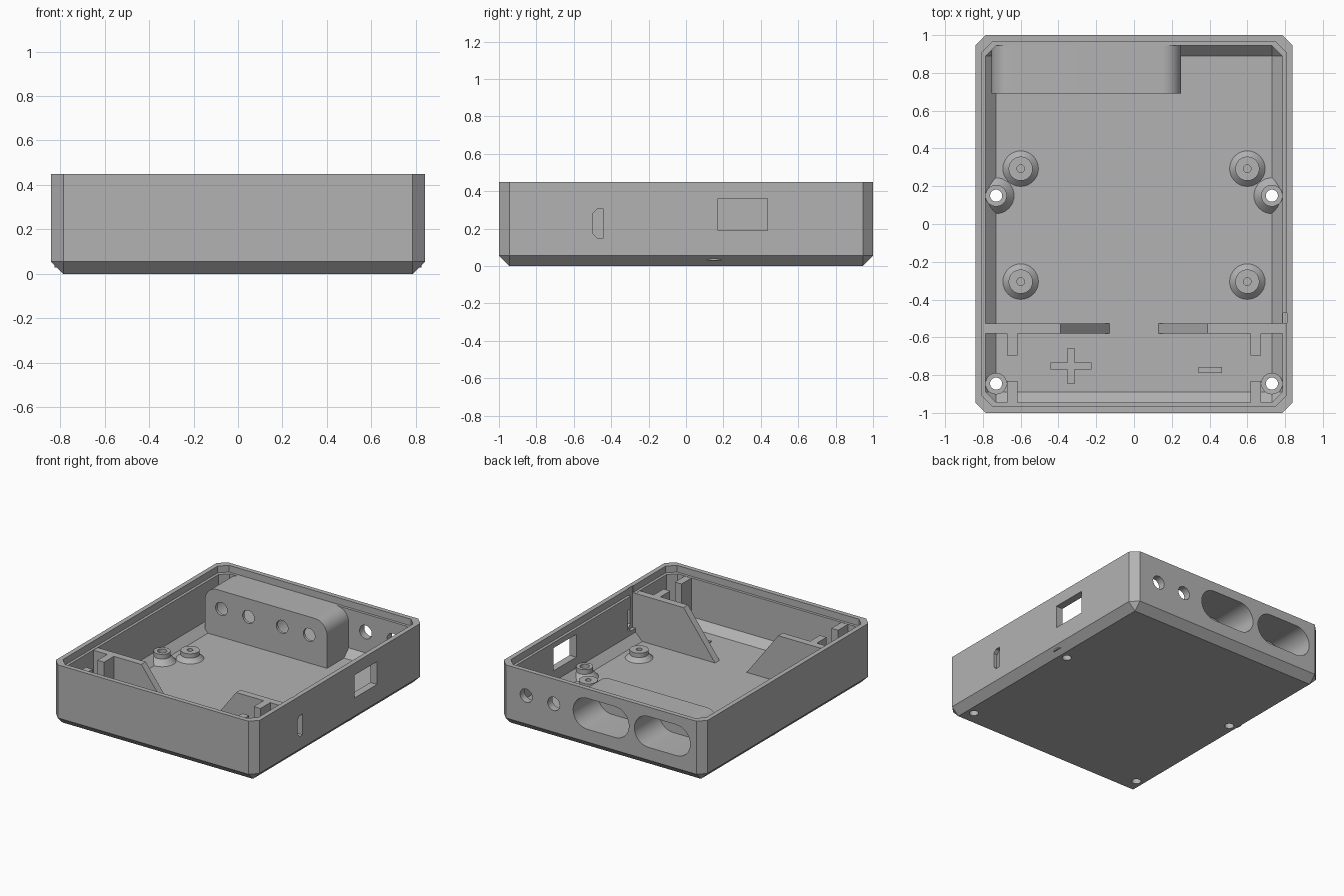
import bpy, bmesh, math

if "Cube" in bpy.data.objects:
    bpy.data.objects.remove(bpy.data.objects["Cube"])

grey = bpy.data.materials.new("plain_grey")
grey.diffuse_color = (0.45, 0.45, 0.45, 1)
grey.use_nodes = True
grey.node_tree.nodes["Principled BSDF"].inputs["Base Color"].default_value = grey.diffuse_color


def finish(bm, name, smooth=False):
    bmesh.ops.remove_doubles(bm, verts=bm.verts, dist=1e-5)
    bmesh.ops.recalc_face_normals(bm, faces=bm.faces)
    me = bpy.data.meshes.new(name)
    bm.to_mesh(me)
    bm.free()
    me.materials.append(grey)
    ob = bpy.data.objects.new(name, me)
    bpy.context.collection.objects.link(ob)
    if smooth:
        shade(ob)
    return ob


def shade(ob):
    bpy.ops.object.select_all(action='DESELECT')
    ob.select_set(True)
    bpy.context.view_layer.objects.active = ob
    bpy.ops.object.shade_smooth_by_angle(angle=math.radians(30))


def bridge(bm, rings, closed=False):
    pairs = list(zip(rings, rings[1:] + ([rings[0]] if closed else [])))
    for a, b in pairs:
        n = len(a)
        for i in range(n):
            bm.faces.new((a[i], a[(i + 1) % n], b[(i + 1) % n], b[i]))


def prism(name, pts, axis, lo, hi, smooth=False):
    """Extrude a 2D outline along an axis."""
    place = {'x': lambda p, d: (d, p[0], p[1]),
             'y': lambda p, d: (p[0], d, p[1]),
             'z': lambda p, d: (p[0], p[1], d)}[axis]
    bm = bmesh.new()
    rings = [[bm.verts.new(place(p, d)) for p in pts] for d in (lo, hi)]
    bridge(bm, rings)
    for r in rings:
        bm.faces.new(r)
    return finish(bm, name, smooth)


def rect(x0, x1, y0, y1):
    return [(x0, y0), (x1, y0), (x1, y1), (x0, y1)]


def arc(cx, cy, r, a0, a1, n):
    return [(cx + r * math.cos(math.radians(a0 + (a1 - a0) * i / n)),
             cy + r * math.sin(math.radians(a0 + (a1 - a0) * i / n))) for i in range(n + 1)]


def circle(cx, cy, r):
    return arc(cx, cy, r, 0, 360, 32)[:-1]


def lathe(name, x, y, profile):
    bm = bmesh.new()
    rings = [[bm.verts.new((px, py, z)) for px, py in circle(x, y, r)] for r, z in profile]
    bridge(bm, rings, closed=True)
    return finish(bm, name, True)


def cut(ob, cutters):
    for c in cutters:
        m = ob.modifiers.new("cut", 'BOOLEAN')
        m.operation, m.solver, m.object = 'DIFFERENCE', 'EXACT', c
        c.hide_render = True
        c.hide_viewport = False
    bpy.context.view_layer.update()
    me = bpy.data.meshes.new_from_object(ob.evaluated_get(bpy.context.evaluated_depsgraph_get()))
    ob.modifiers.clear()
    ob.data = me
    shade(ob)


# Tray shell: chamfered rings from the underside, over the lipped rim, to the floor
C = 0.055
shell_rings = [(0.785, 0.945, 0, 0), (0.84, 1, C, C), (0.84, 1, C, 0.45),
               (0.805, 0.965, C, 0.45), (0.805, 0.965, C, 0.40),
               (0.785, 0.945, C, 0.40), (0.785, 0.945, C, 0.11), (0.73, 0.89, 0, C)]
bm = bmesh.new()
rings = []
for w, d, c, z in shell_rings:
    rings.append([bm.verts.new((x, y, z)) for x, y in (
        (w - c, -d), (w, c - d), (w, d - c), (w - c, d),
        (c - w, d), (-w, d - c), (-w, c - d), (c - w, -d))])
bm.faces.new(rings[0])
bm.faces.new(rings[-1])
bridge(bm, rings)
bmesh.ops.remove_doubles(bm, verts=bm.verts, dist=1e-5)
shell = finish(bm, "tray_shell")

# Openings
Z = 0.265
pockets = []
for cx in (0.0, -0.505):
    r, h = 0.115, 0.115
    outline = arc(cx + h, Z, r, -90, 90, 16) + arc(cx - h, Z, r, 90, 270, 16)
    pockets.append(prism("pocket_cutter", outline, 'y', 0.71, 1.1))
jacks = [prism("jack_cutter", circle(x, Z, 0.05), 'y', 0.9, 1.1) for x in (0.39, 0.617)]
wire_holes = [prism("wire_hole_cutter", circle(x, Z, 0.048), 'y', 0.6, 0.75)
              for x in (-0.62, -0.397, -0.12, 0.103)]
window = prism("window_cutter", rect(0.17, 0.437, 0.19, 0.36), 'x', 0.7, 0.95)
slot = prism("slot_cutter", [(-0.44, 0.15), (-0.44, 0.305), (-0.475, 0.305), (-0.5, 0.28),
                             (-0.5, 0.175), (-0.475, 0.15)], 'x', 0.7, 0.95)
groove = prism("groove_cutter", rect(0.75, 0.81, -0.525, -0.47), 'z', 0.14, 0.5)
screws = [prism("screw_cutter", circle(s * 0.73, y, 0.032), 'z', -0.1, 0.2)
          for s in (-1, 1) for y in (0.15, -0.845)]
cut(shell, pockets + jacks + [window, slot, groove] + screws)

# Socket block with rounded top corners, hollowed from the back
outline = [(-0.755, 0.04), (0.25, 0.04)] + arc(0.15, 0.3, 0.1, 0, 90, 12) \
    + arc(-0.655, 0.3, 0.1, 90, 180, 12)
block = prism("socket_block", outline, 'y', 0.69, 0.96)
cut(block, pockets + wire_holes)

for s, side in ((-1, "left"), (1, "right")):
    # Board standoffs with flared feet
    for y in (0.293, -0.305):
        lathe(side + "_standoff", s * 0.6, y,
              [(0.02, 0.05), (0.094, 0.05), (0.094, 0.055), (0.064, 0.085),
               (0.064, 0.117), (0.02, 0.117)])
    # Screw bosses
    lathe(side + "_middle_boss", s * 0.73, 0.15,
          [(0.032, 0.03), (0.095, 0.03), (0.095, 0.055), (0.057, 0.095),
           (0.057, 0.13), (0.032, 0.13)])
    lathe(side + "_front_boss", s * 0.73, -0.845,
          [(0.032, 0.03), (0.057, 0.03), (0.057, 0.13), (0.032, 0.13)])
    # Sloped battery divider and contact ribs
    prism(side + "_divider", [(s * 0.79, 0.04), (s * 0.79, 0.398), (s * 0.39, 0.398),
                              (s * 0.13, 0.055), (s * 0.13, 0.04)], 'y', -0.58, -0.528)
    for y0, y1 in ((-0.695, -0.575), (-0.95, -0.83)):
        prism(side + "_rib", rect(*sorted((s * 0.617, s * 0.672)), y0, y1), 'z', 0.04, 0.398)

# Polarity marks on the floor
px, py, a, b = -0.333, -0.752, 0.108, 0.018
prism("plus_mark", [(px + b, py + b), (px + b, py + 0.096), (px - b, py + 0.096), (px - b, py + b),
                    (px - a, py + b), (px - a, py - b), (px - b, py - b), (px - b, py - 0.096),
                    (px + b, py - 0.096), (px + b, py - b), (px + a, py - b), (px + a, py + b)],
      'z', 0.05, 0.064)
prism("minus_mark", rect(0.342, 0.465, -0.79, -0.757), 'z', 0.05, 0.064)

for ob in bpy.context.scene.objects:
    if ob.name.split(".")[0].endswith("_cutter"):
        ob.hide_set(True)
